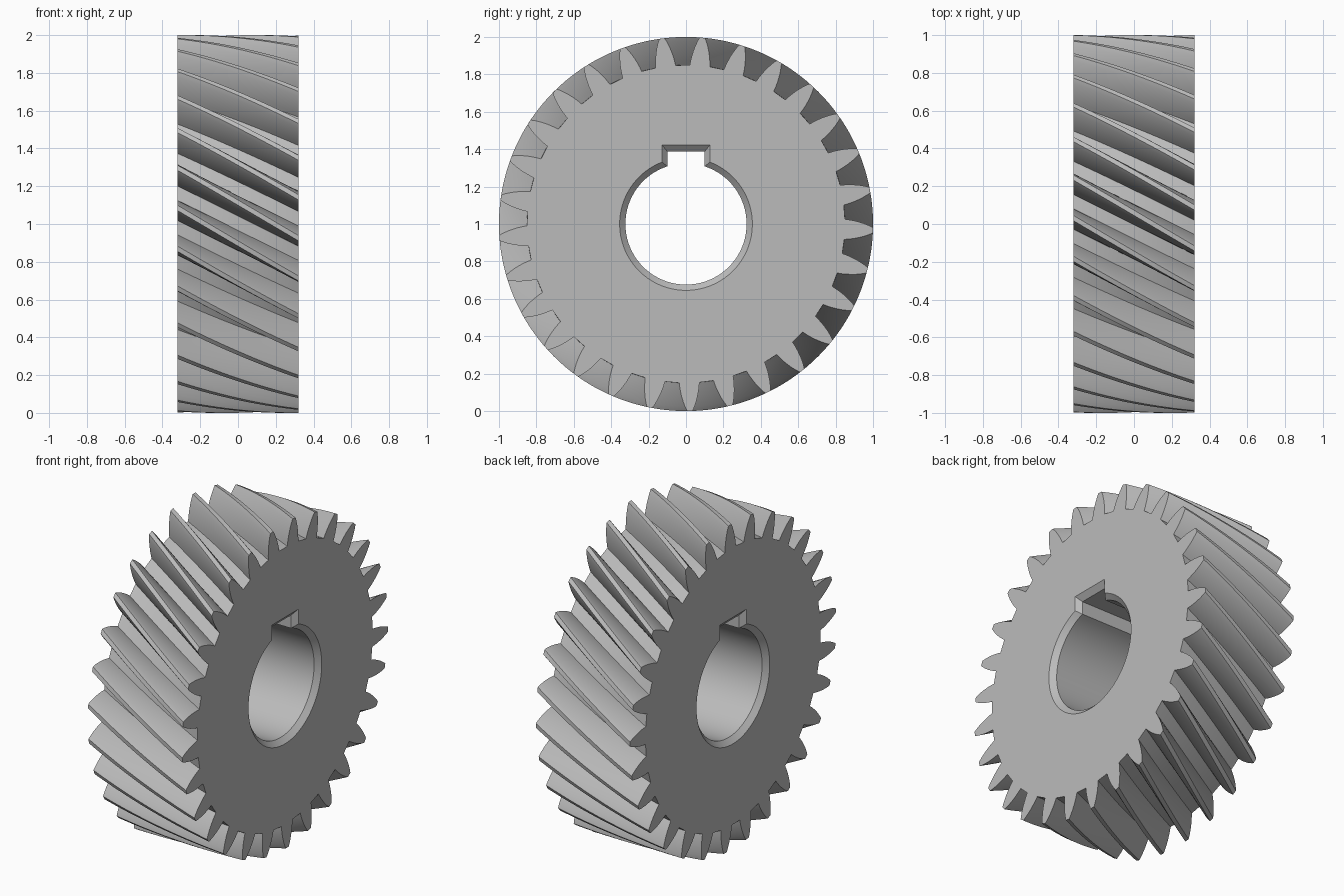
import bpy
import bmesh
from math import sin, cos, asin, pi, radians
from mathutils import Vector

TEETH = 29
HALF = 0.32            # half of the face width
TWIST = radians(21.6)  # helix turn across the full width
PHASE = radians(-88.8) # tooth centre on the +x face
STEPS = 24
CHAMFER = 0.03

# Half tooth: radius and half thickness, root to tip
FLANK = [(0.85, 0.054), (0.875, 0.0515), (0.9, 0.0475), (0.925, 0.042),
         (0.95, 0.035), (0.975, 0.026), (0.99, 0.0195), (1.0, 0.014)]

cube = bpy.data.objects.get("Cube")
if cube:
    bpy.data.objects.remove(cube, do_unlink=True)

steel = bpy.data.materials.new("plain steel grey")
steel.use_nodes = True
GREY = (0.5, 0.5, 0.5, 1)
steel.diffuse_color = GREY
steel.node_tree.nodes["Principled BSDF"].inputs["Base Color"].default_value = GREY


def tooth_outline(turn):
    """Closed toothed outline as (y, z) points."""
    pts = []
    for i in range(TEETH):
        mid = PHASE + turn + 2 * pi * i / TEETH
        side = [(r, mid - w / r) for r, w in FLANK]
        side += [(r, mid + w / r) for r, w in reversed(FLANK)]
        pts += [(r * cos(a), r * sin(a)) for r, a in side]
    return pts


def bore_outline(radius, key_half, key_top, segments=72):
    """Round bore with a square keyway at the top."""
    gap = asin(key_half / radius)
    start, sweep = pi / 2 + gap, 2 * pi - 2 * gap
    arc = [start + sweep * i / segments for i in range(segments + 1)]
    pts = [(radius * cos(a), radius * sin(a)) for a in arc]
    return pts + [(key_half, key_top), (-key_half, key_top)]


def add_ring(bm, x, outline):
    return [bm.verts.new(Vector((x, y, z + 1))) for y, z in outline]


def join_rings(bm, rings):
    for a, b in zip(rings, rings[1:]):
        n = len(a)
        for i in range(n):
            j = (i + 1) % n
            bm.faces.new((a[i], a[j], b[j], b[i]))


bm = bmesh.new()

# Helical teeth
outer = []
for s in range(STEPS + 1):
    t = s / STEPS
    outer.append(add_ring(bm, HALF * (2 * t - 1), tooth_outline(TWIST * (t - 1))))
join_rings(bm, outer)

# Bore and keyway, chamfered at both ends
wide = bore_outline(0.355, 0.128, 0.422)
narrow = bore_outline(0.324, 0.1, 0.388)
inner = [add_ring(bm, x, o) for x, o in (
    (-HALF, wide), (CHAMFER - HALF, narrow), (HALF - CHAMFER, narrow), (HALF, wide))]
join_rings(bm, inner)

# Flat side faces
for ring_a, ring_b in ((outer[0], inner[0]), (outer[-1], inner[-1])):
    edges = [bm.edges.get((r[i - 1], r[i])) for r in (ring_a, ring_b) for i in range(len(r))]
    bmesh.ops.triangle_fill(bm, use_beauty=True, use_dissolve=False, edges=edges)

bmesh.ops.recalc_face_normals(bm, faces=bm.faces)
mesh = bpy.data.meshes.new("helical_gear")
bm.to_mesh(mesh)
bm.free()
mesh.materials.append(steel)

gear = bpy.data.objects.new("helical_gear", mesh)
bpy.context.collection.objects.link(gear)
bpy.ops.object.select_all(action='DESELECT')
gear.select_set(True)
bpy.context.view_layer.objects.active = gear
bpy.ops.object.shade_smooth_by_angle(angle=radians(30))
